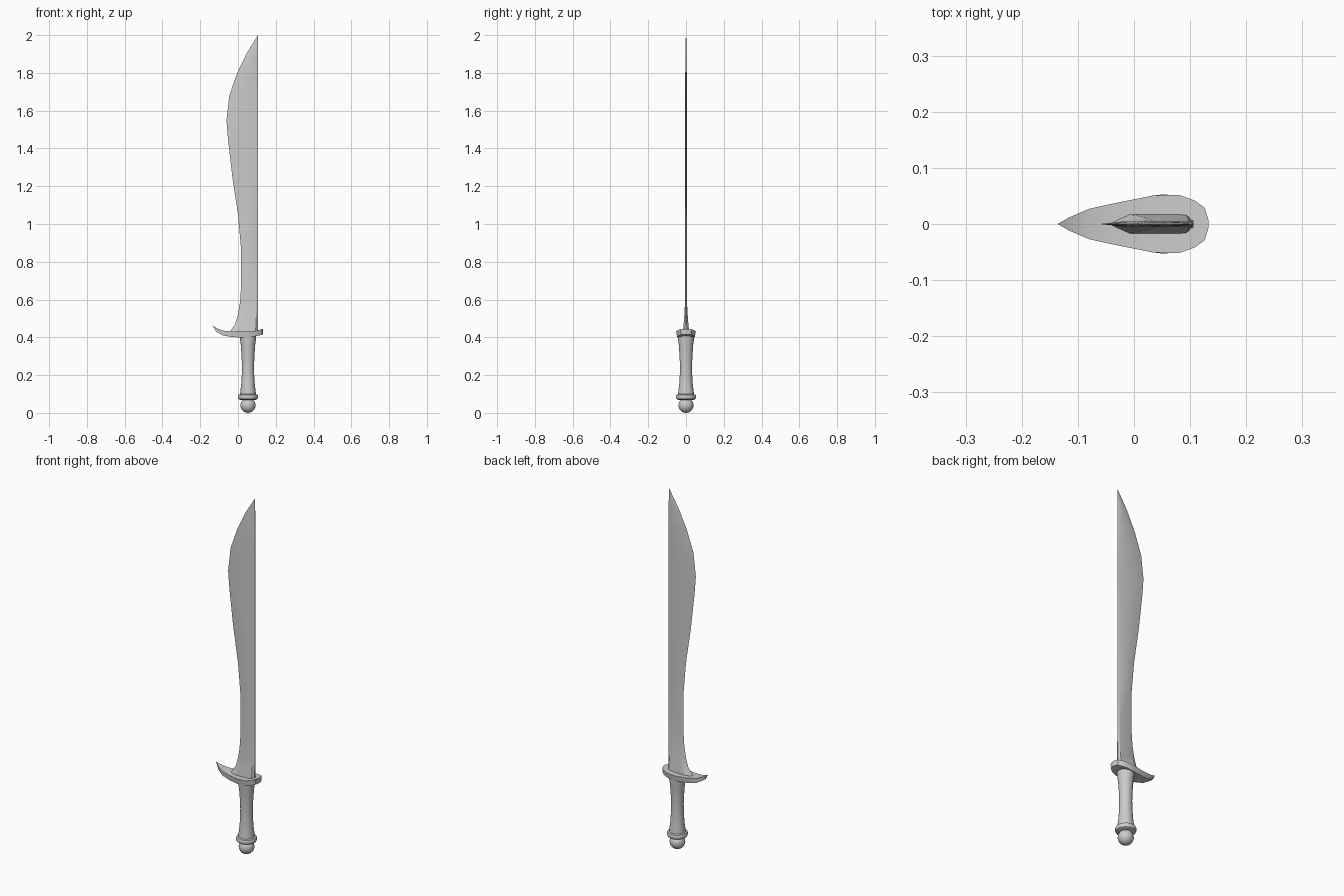
import bpy, bmesh, math

if "Cube" in bpy.data.objects:
    bpy.data.objects.remove(bpy.data.objects["Cube"])

HX = 0.053  # handle axis


def finish(name, bm, angle=30):
    bmesh.ops.remove_doubles(bm, verts=bm.verts, dist=1e-5)
    bmesh.ops.recalc_face_normals(bm, faces=bm.faces)
    me = bpy.data.meshes.new(name)
    bm.to_mesh(me)
    bm.free()
    ob = bpy.data.objects.new(name, me)
    bpy.context.collection.objects.link(ob)
    bpy.ops.object.select_all(action='DESELECT')
    ob.select_set(True)
    bpy.context.view_layer.objects.active = ob
    bpy.ops.object.shade_smooth_by_angle(angle=math.radians(angle))
    return ob


def loft(name, rings, angle=30):
    """Skin a stack of equal-length closed rings and cap the ends."""
    bm = bmesh.new()
    vs = [[bm.verts.new(p) for p in r] for r in rings]
    n = len(rings[0])
    for a, b in zip(vs, vs[1:]):
        for i in range(n):
            j = (i + 1) % n
            bm.faces.new((a[i], a[j], b[j], b[i]))
    bm.faces.new(vs[0])
    bm.faces.new(vs[-1])
    return finish(name, bm, angle)


def lathe(name, profile, sides=24):
    rings = [[(HX + r * math.cos(2 * math.pi * i / sides),
               r * math.sin(2 * math.pi * i / sides), z) for i in range(sides)]
             for r, z in profile]
    return loft(name, rings, 35)


# Blade: (z, cutting edge x, half thickness), straight spine on the right
stations = [(0.415, -0.058, .018), (0.44, -0.036, .016), (0.47, -0.015, .0125),
            (0.52, 0.0, .009), (0.58, 0.01, .0055), (0.65, 0.015, .0045),
            (0.87, 0.016, .0045), (1.05, 0.0, .0045), (1.25, -0.03, .0045),
            (1.45, -0.053, .0045), (1.55, -0.061, .0045), (1.68, -0.046, .0045),
            (1.80, -0.004, .004), (1.90, 0.044, .0035), (1.998, 0.104, .001)]
SPINE = 0.106
rings = []
for z, e, t in stations:
    w = SPINE - e
    a, b = e + 0.25 * w, SPINE - 0.09 * w
    rings.append([(e, 0, z), (a, -t, z), (b, -t, z), (SPINE, -t * .3, z),
                  (SPINE, t * .3, z), (b, t, z), (a, t, z)])
loft("blade", rings, 20)

# Guard: teardrop plate, swept up at both ends: (x, half width, bottom z, top z)
guard = [(-0.135, .0006, .462, .463), (-0.115, .012, .430, .449),
         (-0.08, .027, .410, .436), (-0.03, .038, .401, .430),
         (0.035, .051, .399, .430), (0.08, .052, .404, .433),
         (0.108, .042, .409, .438), (0.126, .029, .414, .443),
         (0.133, .006, .416, .445)]
loft("guard", [[(x, -w * .9, b), (x, w * .9, b), (x, w, t), (x, -w, t)]
               for x, w, b, t in guard])

# Grip: waisted handle
lathe("grip", [(.043, .41), (.043, .395), (.038, .36), (.034, .30), (.032, .25),
               (.033, .20), (.036, .15), (.041, .11), (.043, .085)])

# Collar ring above the pommel
lathe("collar", [(.040, .068), (.050, .073), (.053, .080), (.053, .089),
                 (.050, .096), (.041, .099)])

# Ball pommel
bm = bmesh.new()
bmesh.ops.create_uvsphere(bm, u_segments=24, v_segments=14, radius=0.04)
bmesh.ops.translate(bm, verts=bm.verts, vec=(HX, 0, 0.04))
finish("pommel", bm, 40)
